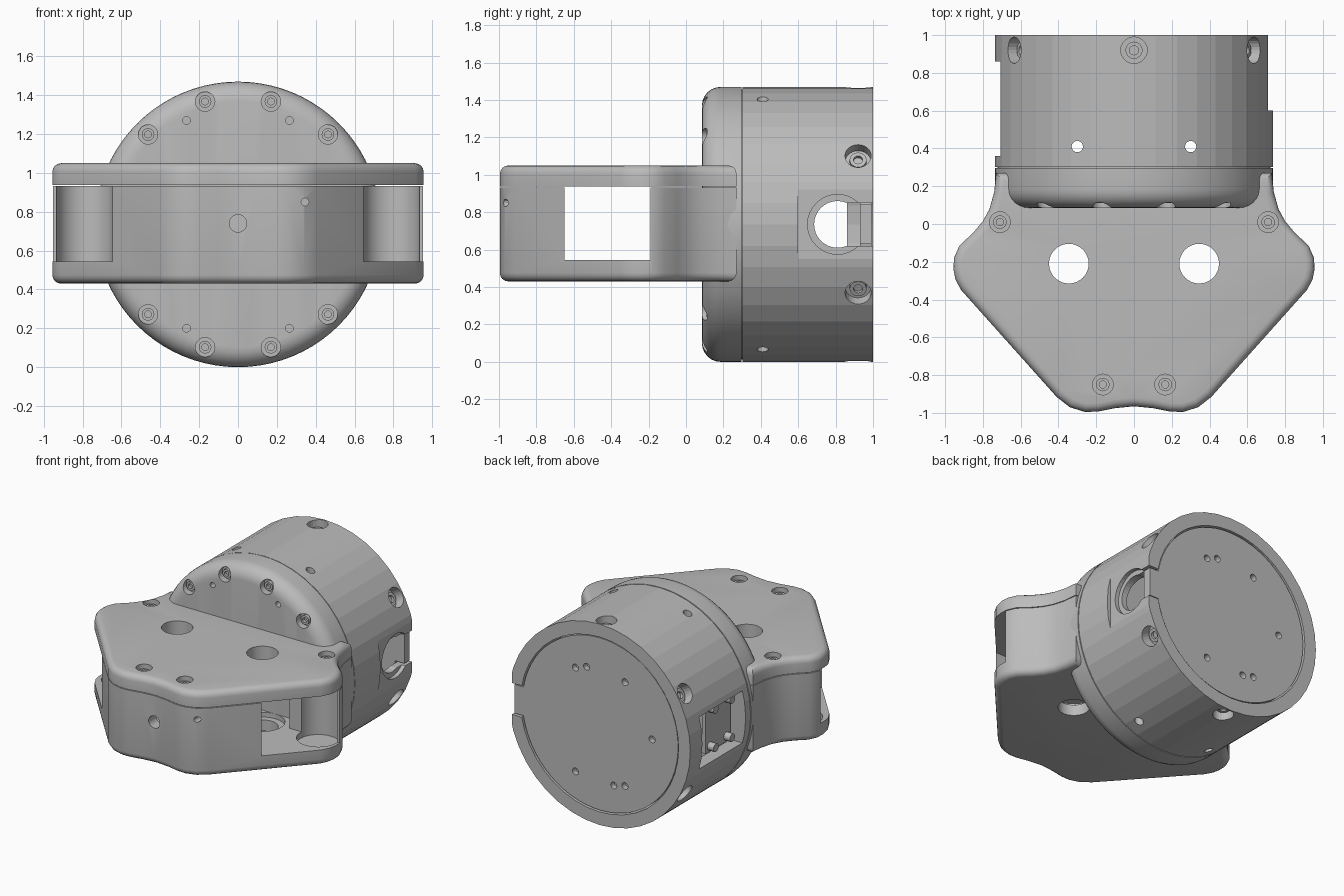
import bpy, bmesh
from math import pi, cos, sin, radians
from mathutils import Vector, Matrix

cube = bpy.data.objects.get("Cube")
if cube:
    bpy.data.objects.remove(cube, do_unlink=True)

grey = bpy.data.materials.new("light_grey")
grey.use_nodes = True
grey.diffuse_color = (0.5, 0.5, 0.5, 1)
grey.node_tree.nodes["Principled BSDF"].inputs["Base Color"].default_value = (0.5, 0.5, 0.5, 1)

X, Y, Z = Vector((1, 0, 0)), Vector((0, 1, 0)), Vector((0, 0, 1))
MID = 0.735   # height of the housing axis
R = 0.735     # housing radius


def make(name, bm):
    bmesh.ops.recalc_face_normals(bm, faces=bm.faces)
    me = bpy.data.meshes.new(name)
    bm.to_mesh(me)
    bm.free()
    me.materials.append(grey)
    ob = bpy.data.objects.new(name, me)
    bpy.context.scene.collection.objects.link(ob)
    return ob


def lathe(name, profile, origin, axis, segs=24):
    """Closed solid turned from (radius, distance along axis) pairs."""
    bm = bmesh.new()
    rings = [[bm.verts.new((r * cos(2 * pi * i / segs), r * sin(2 * pi * i / segs), t))
              for i in range(segs)] for r, t in profile]
    for a, b in zip(rings, rings[1:]):
        for i in range(segs):
            j = (i + 1) % segs
            bm.faces.new((a[i], a[j], b[j], b[i]))
    bm.faces.new(rings[0])
    bm.faces.new(rings[-1])
    turn = Z.rotation_difference(axis).to_matrix().to_4x4()
    bm.transform(Matrix.Translation(origin) @ turn)
    return make(name, bm)


def rod(origin, axis, r, start, end, segs=24, name="cutter"):
    return lathe(name, [(r, start), (r, end)], Vector(origin), Vector(axis), segs)


def box(lo, hi, name="cutter"):
    bm = bmesh.new()
    bmesh.ops.create_cube(bm, size=1)
    lo, hi = Vector(lo), Vector(hi)
    bm.transform(Matrix.Translation((lo + hi) / 2) @ Matrix.Diagonal((*(hi - lo), 1)))
    return make(name, bm)


def prism(name, outline, z0, z1, round_z=None, radius=0.045):
    """Upright prism; the rim at height round_z is rounded."""
    bm = bmesh.new()
    base = bm.faces.new([bm.verts.new((x, y, z0)) for x, y in outline])
    up = bmesh.ops.extrude_face_region(bm, geom=[base], use_keep_orig=True)
    bmesh.ops.translate(bm, vec=(0, 0, z1 - z0),
                        verts=[v for v in up["geom"] if isinstance(v, bmesh.types.BMVert)])
    if round_z is not None:
        rim = [e for e in bm.edges if all(abs(v.co.z - round_z) < 1e-4 for v in e.verts)]
        bmesh.ops.bevel(bm, geom=rim, offset=radius, segments=4, profile=0.5, affect='EDGES')
    return make(name, bm)


def cut(ob, *cutters):
    for c in cutters:
        mod = ob.modifiers.new("cut", 'BOOLEAN')
        mod.operation, mod.solver, mod.object = 'DIFFERENCE', 'EXACT', c
        dg = bpy.context.evaluated_depsgraph_get()
        me = bpy.data.meshes.new_from_object(ob.evaluated_get(dg))
        ob.modifiers.clear()
        ob.data = me
        bpy.data.objects.remove(c, do_unlink=True)


def screw(ob, pos, axis, r, depth=0.05):
    """Counterbore with a socket screw head at its bottom."""
    pos, axis = Vector(pos), Vector(axis)
    cut(ob, rod(pos, axis, r, -depth, 0.1))
    lathe("screw_head", [(r * 0.65, -0.01), (r * 0.65, 0.025), (r * 0.35, 0.025), (r * 0.35, 0.005)],
          pos - axis * depth, axis, 16)


# Rear housing: hollow drum with a wire port, a window and radial screws
housing = rod((0, 0, MID), Y, R, 0.303, 1.0, 40, "housing")
cut(housing,
    rod((0, 0, MID), Y, 0.64, 0.36, 1.1, 40),
    box((0.709, 0.6, 0), (0.9, 1.1, 1.5)),
    box((-0.9, 0.36, MID - 0.19), (-0.45, 0.86, MID + 0.19)),
    rod((0, 0.81, MID), X, 0.16, 0.68, 0.9, 32),
    rod((0, 0.81, MID), X, 0.125, 0.4, 0.9, 32),
    box((0.5, 0.86, MID - 0.115), (0.9, 1.1, MID + 0.115)))
for x in (-0.3, 0.3):
    cut(housing, rod((x, 0.41, 0), Z, 0.03, -0.1, 1.6, 16))
for k in range(6):
    a = radians(30 + 60 * k)
    out = Vector((cos(a), 0, sin(a)))
    screw(housing, Vector((0, 0.92, MID)) + out * R, out, 0.07, 0.07)

# Back cover with its key tab and mounting holes
cover = rod((0, 0, MID), Y, 0.63, 0.93, 0.992, 64, "back_cover")
for x, z in ((0.2, 0.36), (0.11, 0.39), (-0.2, 0.36), (-0.42, 0),
             (0.2, -0.4), (-0.11, -0.42), (-0.2, -0.4)):
    cut(cover, rod((x, 0, MID + z), Y, 0.025, 0.95, 1.1, 16))
box((0.6, 0.93, MID - 0.105), (0.695, 0.992, MID + 0.105), "cover_tab")

# Bracket behind the side window
box((-0.62, 0.37, MID - 0.18), (-0.59, 0.66, MID + 0.18), "window_bracket")
for y in (0.42, 0.61):
    for s in (-1, 1):
        rod((-0.62, y, MID + 0.14 * s), -X, 0.03, 0, 0.05, 16, "bracket_boss")

# Front flange with a rounded rim and a seam step at the back
F, FR = 0.085, 0.1
rim = [(R - FR + FR * sin(a), F + FR - FR * cos(a)) for a in (radians(15 * i) for i in range(7))]
flange = lathe("front_flange", rim + [(R, 0.297), (0.722, 0.297), (0.722, 0.32)],
               Vector((0, 0, MID)), Y, 80)
for s in (-1, 1):
    for t in (-1, 1):
        for deg in (45, 75):
            a = radians(deg)
            screw(flange, (s * 0.655 * cos(a), F, MID + t * 0.655 * sin(a)), -Y, 0.05)
        cut(flange, rod((s * 0.265, F, MID + t * 0.535), Y, 0.02, -0.1, 0.05, 12))

# Arm outline, right half mirrored to the left
half = [(0.1, -0.975), (0.19, -0.993), (0.26, -0.995), (0.34, -0.97), (0.41, -0.915),
        (0.915, -0.35), (0.945, -0.295), (0.956, -0.24), (0.953, -0.18), (0.925, -0.115),
        (0.85, -0.045), (0.8, 0.015), (0.765, 0.08), (0.74, 0.17), (0.73, 0.27)]
outline = [(0, -0.965)] + half + [(-x, y) for x, y in reversed(half)]

# Arm base: floor, front wall and rear wall, open at both sides
base = prism("arm_base", outline, 0.43, 0.932, 0.43)
hollow = [(-0.3, -0.88), (0.3, -0.88), (0.55, -0.6), (0.55, -0.06), (-0.55, -0.06), (-0.55, -0.6)]
cut(base,
    box((-1.1, -0.65, 0.545), (1.1, -0.19, 1.1)),
    prism("cutter", hollow, 0.545, 1.1),
    rod((0, 0, 0.74), -Y, 0.045, 0.8, 1.1),
    rod((0.345, 0, 0.85), -Y, 0.02, 0.88, 1.1, 12))
for s in (-1, 1):
    cut(base,
        rod((s * 0.79, -0.2, 0), Z, 0.145, 0.5, 1.1, 32),
        rod((s * 0.345, -0.21, 0), Z, 0.15, 0.51, 0.7, 32),
        rod((s * 0.345, -0.21, 0), Z, 0.105, 0.3, 0.7, 32))

# Arm cover plate
lid = prism("arm_cover", outline, 0.937, 1.05, 1.05)
for s in (-1, 1):
    cut(lid, rod((s * 0.345, -0.21, 0), Z, 0.105, 0.8, 1.2, 32))
    for x, y in ((0.71, 0.01), (0.165, -0.85)):
        screw(lid, (s * x, y, 1.05), Z, 0.055)

# Smooth rounded parts; the drum keeps its flat facets
for ob in bpy.context.scene.objects:
    if ob.type == 'MESH' and ob.name != "housing":
        ob.data.polygons.foreach_set("use_smooth", [True] * len(ob.data.polygons))
        ob.data.set_sharp_from_angle(angle=radians(28))
